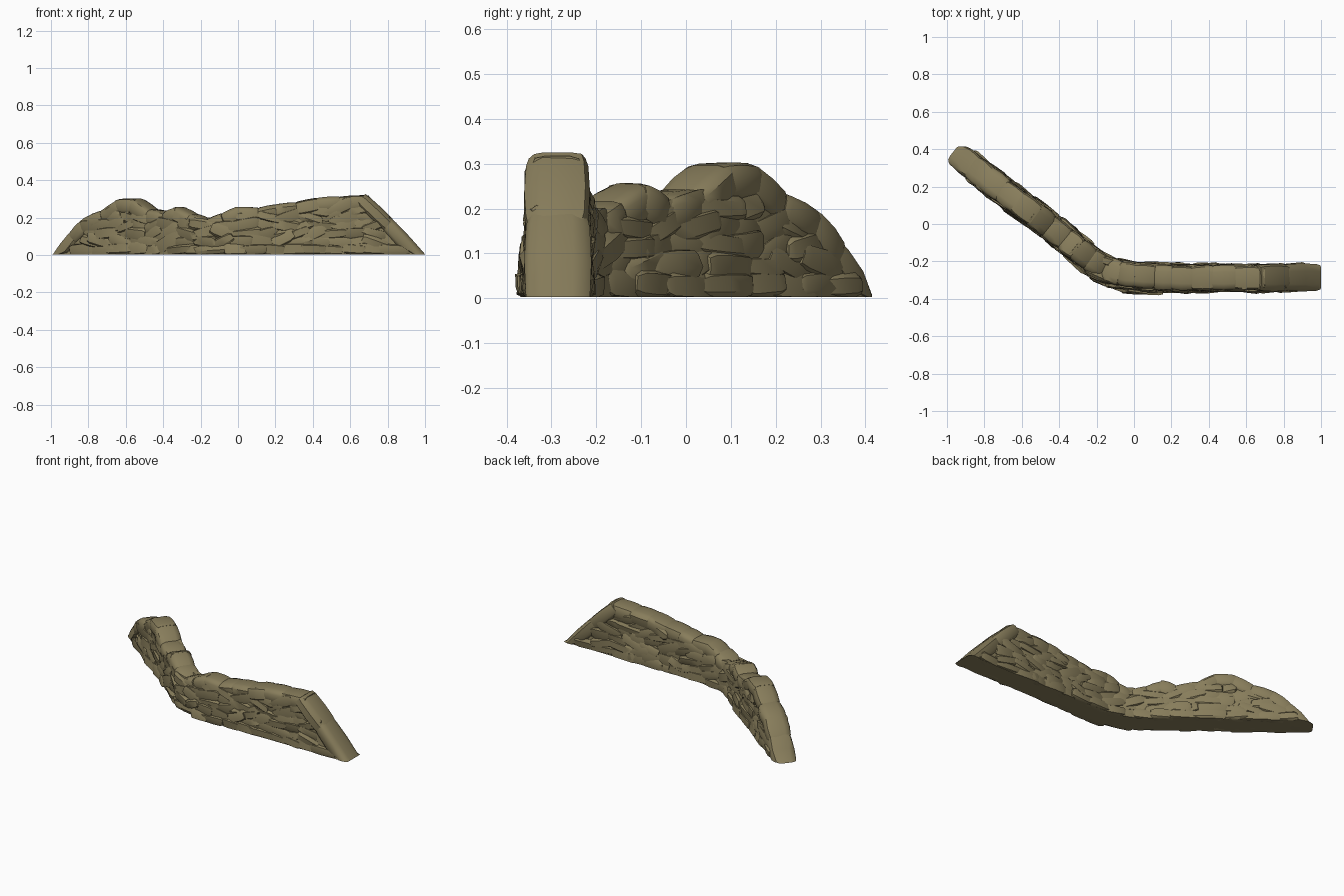
import bpy, bmesh, math, random
from mathutils import Vector, Matrix

if "Cube" in bpy.data.objects:
    bpy.data.objects.remove(bpy.data.objects["Cube"])

random.seed(7)
mat = bpy.data.materials.new("olive stone")
mat.diffuse_color = (0.245, 0.205, 0.105, 1)
mat.use_nodes = True
mat.node_tree.nodes["Principled BSDF"].inputs["Base Color"].default_value = mat.diffuse_color

# Ground path (x, y) and skyline (x, z) of the wall
PATH = [(-0.96, 0.385), (-0.75, 0.215), (-0.55, 0.065), (-0.35, -0.095), (-0.2, -0.215),
        (-0.1, -0.262), (0.05, -0.28), (0.3, -0.29), (0.6, -0.287), (1.0, -0.287)]
CAPS = [(-0.96, 0.0), (-0.87, 0.12), (-0.8, 0.195), (-0.71, 0.235), (-0.62, 0.297), (-0.53, 0.298),
        (-0.45, 0.24), (-0.37, 0.225), (-0.31, 0.255), (-0.23, 0.215), (-0.16, 0.185), (-0.08, 0.22),
        (0.0, 0.255), (0.11, 0.25), (0.2, 0.268), (0.31, 0.28), (0.42, 0.302), (0.54, 0.31),
        (0.69, 0.318), (0.83, 0.185), (1.0, 0.0)]


def interp(table, x):
    if x <= table[0][0]:
        return table[0][1]
    for (a, va), (b, vb) in zip(table, table[1:]):
        if x <= b:
            return va + (vb - va) * (x - a) / (b - a)
    return table[-1][1]


def on_path(x, z=0.0):
    return Vector((x, interp(PATH, x), z))


def side_dir(x):
    t = on_path(min(x + 0.07, 1)) - on_path(max(x - 0.07, -0.96))
    t.normalize()
    return t, Vector((-t.y, t.x, 0))


def clamp(v):
    return Vector((max(-1, min(1, v.x)), max(-0.415, min(0.415, v.y)), max(0.003, v.z)))


def stone(bm, center, axes, size, sides, jitter, end, power=0.6):
    """Rounded, slightly irregular block lofted along its first axis."""
    m = Matrix(axes).transposed()
    wob = [1 + random.uniform(-jitter, jitter) for _ in range(sides)]
    phase = random.uniform(0, 1) if jitter > 0.1 else 0.5
    rings = []
    for px, s in [(-0.5, end), (-0.38, 0.95), (0, 1), (0.38, 0.95), (0.5, end)]:
        ring = []
        for i in range(sides):
            a = 2 * math.pi * (i + phase) / sides
            c, d = math.cos(a), math.sin(a)
            r = s * wob[i] * (1 + random.uniform(-jitter, jitter) * 0.4)
            p = Vector((px + random.uniform(-jitter, jitter) * 0.25,
                        0.5 * r * math.copysign(abs(c) ** power, c),
                        0.5 * r * math.copysign(abs(d) ** power, d)))
            p = Vector((p.x * size[0], p.y * size[1], p.z * size[2]))
            ring.append(bm.verts.new(clamp(center + m @ p)))
        rings.append(ring)
    for r0, r1 in zip(rings, rings[1:]):
        for i in range(sides):
            j = (i + 1) % sides
            bm.faces.new((r0[i], r0[j], r1[j], r1[i]))
    bm.faces.new(rings[0][::-1])
    bm.faces.new(rings[-1])


def finish(bm, name, angle):
    bmesh.ops.recalc_face_normals(bm, faces=bm.faces)
    me = bpy.data.meshes.new(name)
    bm.to_mesh(me)
    bm.free()
    me.materials.append(mat)
    ob = bpy.data.objects.new(name, me)
    bpy.context.collection.objects.link(ob)
    bpy.ops.object.select_all(action='DESELECT')
    ob.select_set(True)
    bpy.context.view_layer.objects.active = ob
    bpy.ops.object.shade_smooth_by_angle(angle=math.radians(angle))


# Solid core filling the wall behind the stones
bm = bmesh.new()
prev = None
N = 48
for k in range(N + 1):
    x = -0.93 + 1.88 * k / N
    t, n = side_dir(x)
    h = max(0.012, interp(CAPS, x) - 0.04)
    ring = [bm.verts.new(on_path(x, z) + n * w)
            for w, z in ((-0.066, 0.003), (0.066, 0.003), (0.052, h), (-0.052, h))]
    if prev:
        for i in range(4):
            j = (i + 1) % 4
            bm.faces.new((prev[i], prev[j], ring[j], ring[i]))
    else:
        bm.faces.new(ring[::-1])
    prev = ring
bm.faces.new(prev)
finish(bm, "wall_core", 30)

# Large smooth coping stones that follow the skyline down to both ends
bm = bmesh.new()
for (x0, z0), (x1, z1) in zip(CAPS, CAPS[1:]):
    a, b = on_path(x0, z0), on_path(x1, z1)
    t = (b - a).normalized()
    n = Vector((-t.y, t.x, 0)).normalized()
    up = t.cross(n)
    thick = 0.09
    w = 0.148 if abs(x0 + x1) > 1.5 else 0.136
    c = (a + b) / 2 - up * (thick / 2 - 0.006)
    stone(bm, c, (t, n, up), ((b - a).length * 1.12, w * random.uniform(0.97, 1.04), thick),
          12, 0.03, 0.87, 0.55)
finish(bm, "coping_stones", 40)

# Rough tilted face stones laid in courses on both sides
for name, sgn in (("front_face_stones", -1), ("back_face_stones", 1)):
    bm = bmesh.new()
    for row in range(6):
        z = 0.028 + row * 0.043
        x = -0.95 + random.uniform(0, 0.06)
        while x < 0.97:
            length = random.uniform(0.12, 0.2)
            t, n = side_dir(x)
            dx = length * 0.42 * t.x
            room = min(interp(CAPS, x - dx), interp(CAPS, x + dx)) - z
            if room > 0.035:
                tilt = random.uniform(-0.4, 0.45) if row else random.uniform(-0.08, 0.08)
                lean = random.uniform(-0.12, 0.12)
                n2 = n * math.cos(lean) + t * math.sin(lean)
                t2 = t * math.cos(lean) - n * math.sin(lean)
                along = t2 * math.cos(tilt) + Vector((0, 0, math.sin(tilt)))
                up = along.cross(n2)
                bulge = 0.03 * max(0, 1 - abs(x - 0.0) / 0.22) * max(0, 1 - z / 0.2)
                off = 0.054 - 0.06 * z + (bulge if sgn < 0 else 0) + random.uniform(-0.005, 0.005)
                stone(bm, on_path(x, z) + n * sgn * off, (along, n2, up),
                      (length, 0.052, random.uniform(0.055, 0.08)), 7, 0.14, 0.68)
            x += length * 0.66 * t.x
    finish(bm, name, 35)
